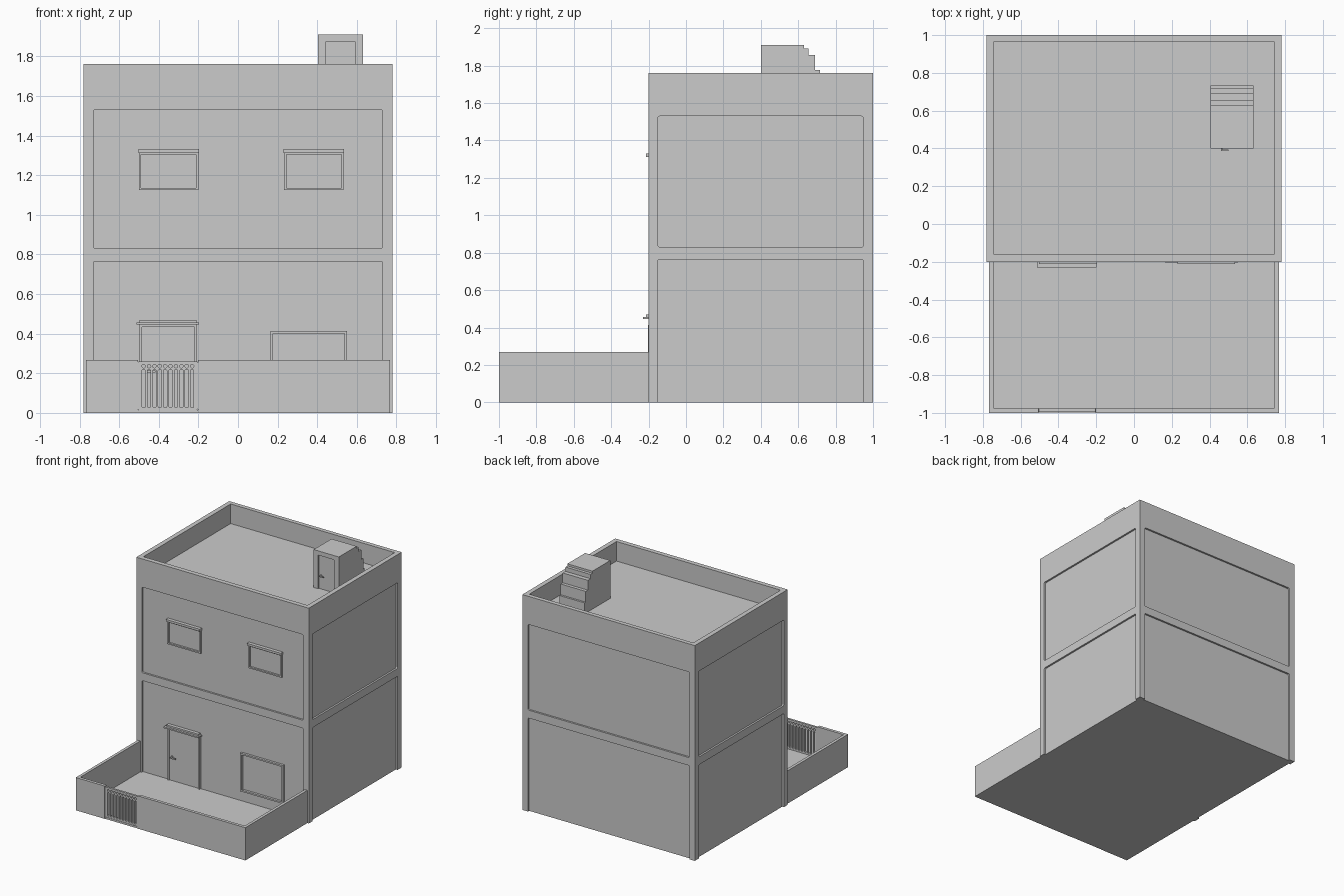
import bpy, bmesh, math

if "Cube" in bpy.data.objects:
    bpy.data.objects.remove(bpy.data.objects["Cube"])

MAP = {'x': lambda u, v, d: (d, u, v),
       'y': lambda u, v, d: (u, d, v),
       'z': lambda u, v, d: (u, v, d)}


def prisms(name, parts):
    """Mesh of extruded outlines; each part is (outline, axis, start, end)."""
    bm = bmesh.new()
    for pts, axis, a, b in parts:
        lo, hi = ([bm.verts.new(MAP[axis](u, v, d)) for u, v in pts] for d in (a, b))
        bm.faces.new(lo)
        bm.faces.new(hi[::-1])
        n = len(pts)
        for i in range(n):
            j = (i + 1) % n
            bm.faces.new((lo[i], hi[i], hi[j], lo[j]))
    bmesh.ops.recalc_face_normals(bm, faces=bm.faces)
    me = bpy.data.meshes.new(name)
    bm.to_mesh(me)
    bm.free()
    ob = bpy.data.objects.new(name, me)
    bpy.context.collection.objects.link(ob)
    return ob


def rect(u0, u1, v0, v1):
    return [(u0, v0), (u1, v0), (u1, v1), (u0, v1)]


def rounded(u0, u1, v0, v1, r, n=3):
    pts = []
    for k, (cu, cv) in enumerate(rect(u0 + r, u1 - r, v0 + r, v1 - r)):
        for i in range(n + 1):
            t = math.pi + (k + i / n) * math.pi / 2
            pts.append((cu + r * math.cos(t), cv + r * math.sin(t)))
    return pts


def circle(u, v, r, n=12):
    return [(u + r * math.cos(2 * math.pi * i / n),
             v + r * math.sin(2 * math.pi * i / n)) for i in range(n)]


def cut(ob, parts):
    cutter = prisms("cutter", parts)
    cutter.hide_render = True
    mod = ob.modifiers.new("cut", 'BOOLEAN')
    mod.operation, mod.solver, mod.object = 'DIFFERENCE', 'EXACT', cutter
    bpy.context.view_layer.objects.active = ob
    bpy.ops.object.modifier_apply(modifier=mod.name)
    bpy.data.objects.remove(cutter)


def frame(name, x0, x1, z0, z1, t, y0, y1, bottom=True):
    parts = [(rect(x0, x0 + t, z0, z1), 'y', y0, y1),
             (rect(x1 - t, x1, z0, z1), 'y', y0, y1),
             (rect(x0 + t, x1 - t, z1 - t, z1), 'y', y0, y1)]
    if bottom:
        parts.append((rect(x0 + t, x1 - t, z0, z0 + t), 'y', y0, y1))
    return prisms(name, parts)


def lever(name, x, y, z, s):
    prisms(name, [(circle(x, z, 0.009 * s), 'y', y - 0.006 * s, y),
                  (circle(x, z, 0.004 * s), 'y', y - 0.025 * s, y),
                  (rect(x - 0.005 * s, x + 0.045 * s, z - 0.005 * s, z + 0.005 * s),
                   'y', y - 0.028 * s, y - 0.018 * s)])


# House body: rooftop well and shallow rounded panels on all four sides
REC = 0.015
house = prisms("house_body", [(rect(-0.78, 0.78, -0.2, 1.0), 'z', 0, 1.76)])
cuts = [(rect(-0.742, 0.742, -0.162, 0.965), 'z', 1.6, 1.9)]
for z0, z1 in ((-0.1, 0.765), (0.83, 1.53)):
    wide = rounded(-0.73, 0.73, z0, z1, 0.01)
    side = rounded(-0.15, 0.948, z0, z1, 0.01)
    cuts += [(wide, 'y', -0.3, -0.2 + REC), (wide, 'y', 1.0 - REC, 1.1),
             (side, 'x', -0.9, -0.78 + REC), (side, 'x', 0.78 - REC, 0.9)]
cut(house, cuts)

# Yard floor and the two wall pieces either side of the gate
prisms("yard_floor", [(rect(-0.76, 0.76, -0.998, -0.18), 'z', 0, 0.015)])
for name, s, gap in (("yard_wall_left", -1, -0.505), ("yard_wall_right", 1, -0.203)):
    o, i = 0.767 * s, 0.743 * s
    prisms(name, [([(gap, -1), (o, -1), (o, -0.2), (i, -0.2), (i, -0.975), (gap, -0.975)],
                   'z', 0, 0.268)])

# Gate with slots and round holes
gate = prisms("gate", [(rounded(-0.505, -0.203, 0.015, 0.26, 0.006), 'y', -0.995, -0.978)])
holes = []
for k in range(10):
    x = -0.354 + (k - 4.5) * 0.0272
    holes += [(rounded(x - 0.008, x + 0.008, 0.028, 0.218, 0.004), 'y', -1.1, -0.9),
              (circle(x, 0.236, 0.009), 'y', -1.1, -0.9)]
cut(gate, holes)

# Windows: two upper with projecting lintels, one lower
for name, x0 in (("upper_window_left", -0.5), ("upper_window_right", 0.233)):
    frame(name + "_frame", x0, x0 + 0.3, 1.125, 1.315, 0.011, -0.2, -0.18)
    prisms(name + "_lintel", [(rect(x0 - 0.003, x0 + 0.303, 1.313, 1.331), 'y', -0.213, -0.18)])
frame("lower_window_frame", 0.163, 0.55, 0.1, 0.413, 0.013, -0.204, -0.18)

# Front door
frame("door_frame", -0.498, -0.207, 0.01, 0.447, 0.013, -0.2, -0.18, bottom=False)
prisms("door_panel", [(rect(-0.486, -0.219, 0.01, 0.435), 'y', -0.19, -0.18)])
prisms("door_lintel", [(rect(-0.513, -0.198, 0.446, 0.457), 'y', -0.23, -0.18),
                       (rect(-0.498, -0.21, 0.457, 0.47), 'y', -0.213, -0.18)])
lever("door_handle", -0.462, -0.19, 0.21, 1)

# Rooftop stair housing with stepped back
steps = [(0.4, 1.59), (0.4, 1.91), (0.63, 1.91), (0.63, 1.893), (0.655, 1.893),
         (0.655, 1.858), (0.69, 1.858), (0.69, 1.778), (0.717, 1.778),
         (0.717, 1.69), (0.733, 1.69), (0.733, 1.59)]
stair = prisms("stair_housing", [(steps, 'x', 0.405, 0.632)])
cut(stair, [(rect(0.445, 0.59, 1.6, 1.875), 'y', 0.3, 0.41)])
lever("roof_door_handle", 0.465, 0.41, 1.71, 0.8)
